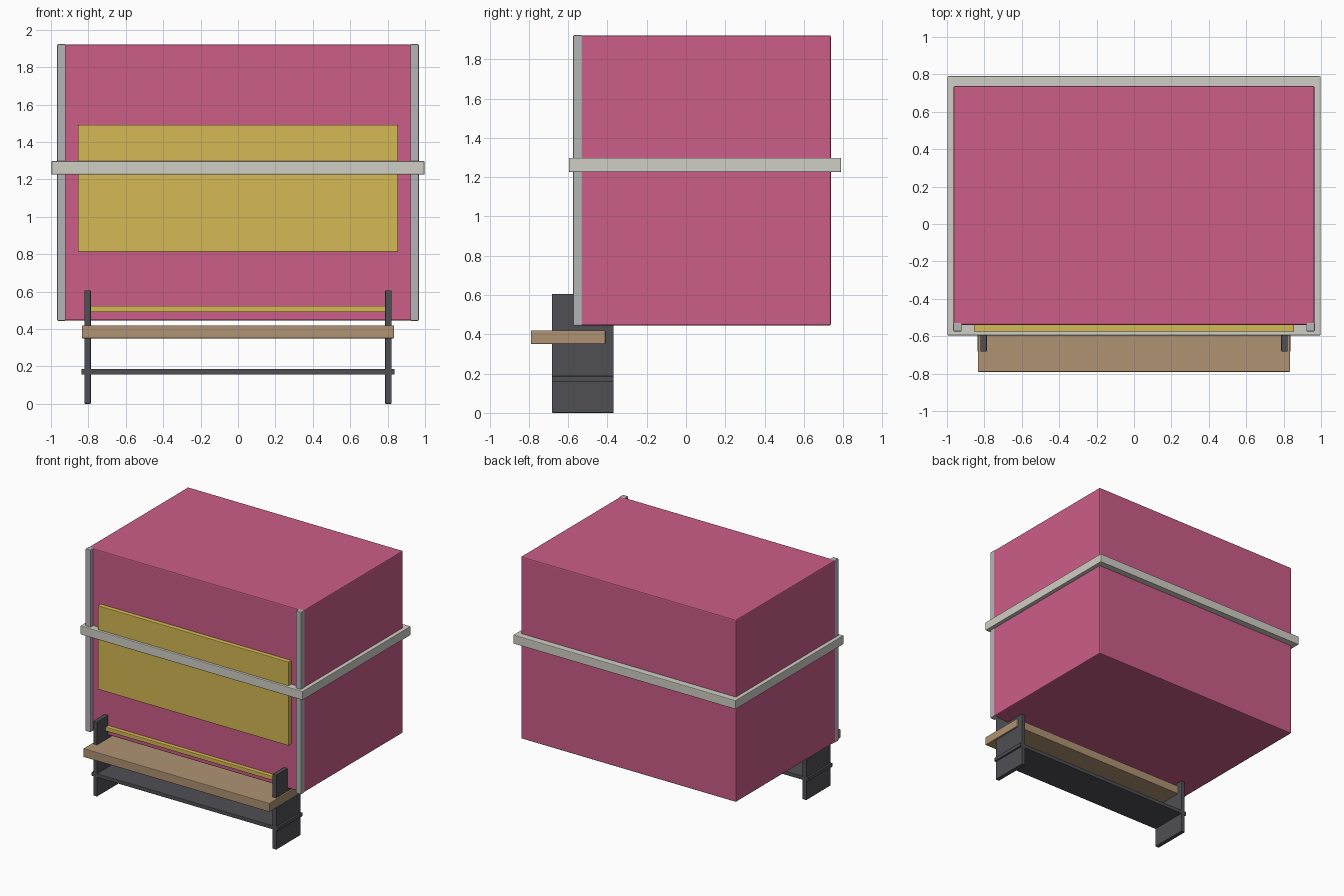
import bpy, bmesh

if "Cube" in bpy.data.objects:
    bpy.data.objects.remove(bpy.data.objects["Cube"])


def material(name, color):
    m = bpy.data.materials.new(name)
    m.diffuse_color = (*color, 1)
    m.use_nodes = True
    m.node_tree.nodes["Principled BSDF"].inputs["Base Color"].default_value = m.diffuse_color
    return m


PINK = material("pink_paint", (0.60, 0.11, 0.25))
YELLOW = material("yellow_panel", (0.66, 0.48, 0.09))
CREAM = material("cream_trim", (0.63, 0.62, 0.56))
SILVER = material("silver_metal", (0.46, 0.46, 0.48))
WOOD = material("wood", (0.43, 0.29, 0.17))
DARK = material("dark_metal", (0.08, 0.08, 0.09))


def finish(name, bm, mat, bevel):
    bmesh.ops.recalc_face_normals(bm, faces=bm.faces)
    mesh = bpy.data.meshes.new(name)
    bm.to_mesh(mesh)
    bm.free()
    mesh.materials.append(mat)
    ob = bpy.data.objects.new(name, mesh)
    bpy.context.collection.objects.link(ob)
    mod = ob.modifiers.new("soft_edges", "BEVEL")
    mod.width = bevel
    mod.segments = 2
    return ob


def box(name, x, y, z, mat, bevel=0.005):
    """Box from (min, max) ranges on each axis."""
    bm = bmesh.new()
    bmesh.ops.create_cube(bm, size=1)
    for v in bm.verts:
        v.co = [r[0] if c < 0 else r[1] for c, r in zip(v.co, (x, y, z))]
    return finish(name, bm, mat, bevel)


def frame(name, outer, inner, z, mat, bevel=0.005):
    """Rectangular ring; outer and inner are (half width, front y, back y)."""
    bm = bmesh.new()
    loops = []
    for (w, f, b), h in ((outer, z[0]), (outer, z[1]), (inner, z[1]), (inner, z[0])):
        loops.append([bm.verts.new((px, py, h))
                      for px, py in ((-w, f), (w, f), (w, b), (-w, b))])
    for i in range(4):
        a, c = loops[i], loops[(i + 1) % 4]
        for k in range(4):
            n = (k + 1) % 4
            bm.faces.new((a[k], a[n], c[n], c[k]))
    return finish(name, bm, mat, bevel)


# Main cabin and the trim band around it
box("cabin_body", (-0.965, 0.965), (-0.54, 0.738), (0.445, 1.922), PINK, 0.008)
frame("trim_band", (0.997, -0.596, 0.79), (0.95, -0.53, 0.725), (1.226, 1.298), CREAM)

# Yellow front panel and lower strip
box("front_panel", (-0.856, 0.856), (-0.576, -0.53), (0.811, 1.491), YELLOW)
box("lower_strip", (-0.79, 0.79), (-0.573, -0.53), (0.49, 0.524), YELLOW)

# Shelf and step board below the front
box("counter_shelf", (-0.835, 0.835), (-0.79, -0.41), (0.35, 0.42), WOOD)
box("step_board", (-0.837, 0.837), (-0.683, -0.368), (0.156, 0.187), DARK, 0.004)

# Mirrored corner posts and shelf supports
for side, s in (("left", -1), ("right", 1)):
    box("corner_post_" + side, sorted((s * 0.921, s * 0.967)), (-0.574, -0.528),
        (0.444, 1.923), SILVER)
    box("shelf_support_" + side, sorted((s * 0.787, s * 0.822)), (-0.683, -0.368),
        (0.0, 0.606), DARK, 0.004)
